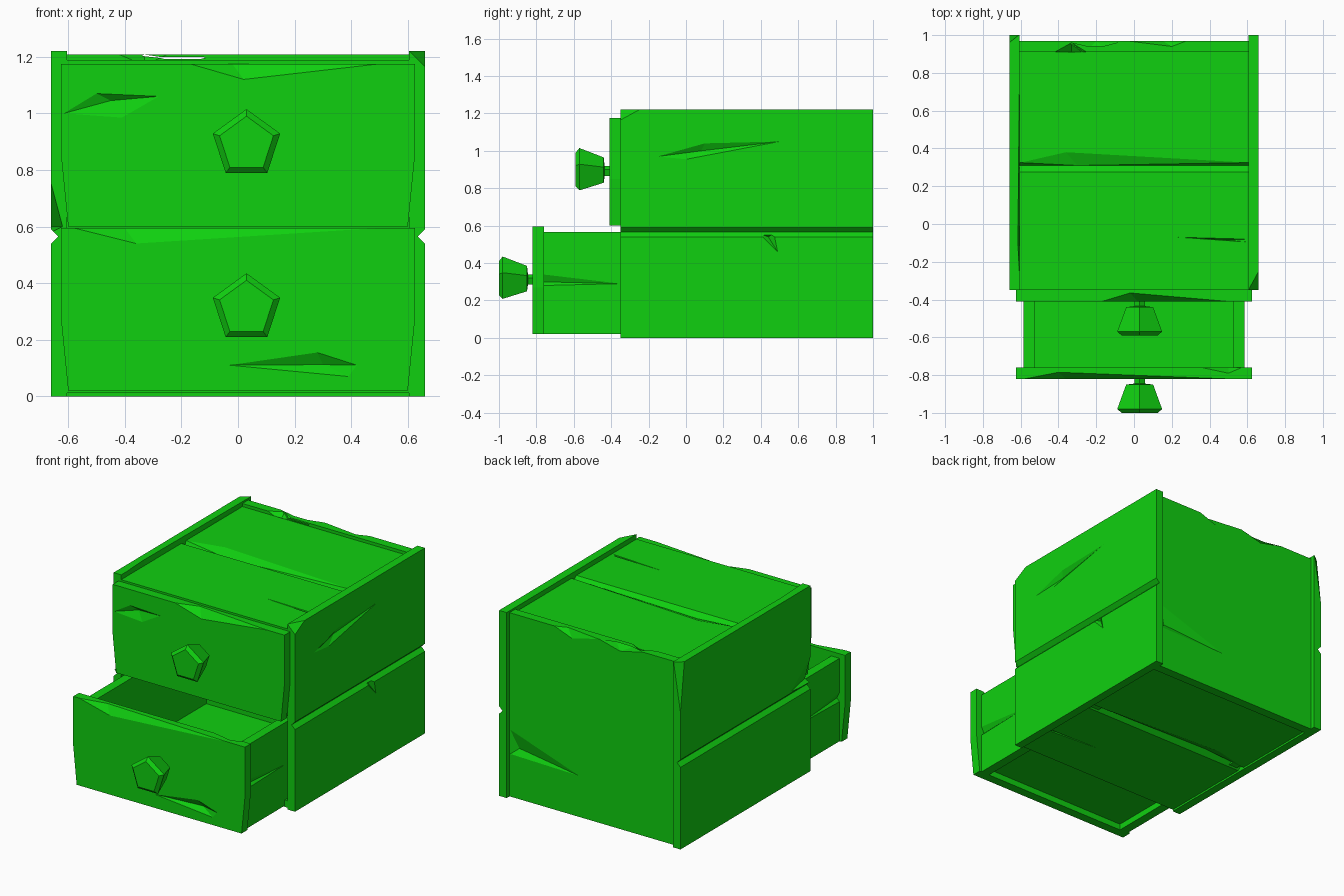
import bpy
import bmesh
import math
from mathutils import Vector

cube = bpy.data.objects.get("Cube")
if cube:
    bpy.data.objects.remove(cube, do_unlink=True)

GREEN = (0.005, 0.63, 0.005, 1)
green = bpy.data.materials.new("leaf green")
green.use_nodes = True
green.diffuse_color = GREEN
green.node_tree.nodes["Principled BSDF"].inputs["Base Color"].default_value = GREEN


def finish(name, bm):
    mesh = bpy.data.meshes.new(name)
    bmesh.ops.recalc_face_normals(bm, faces=bm.faces)
    bm.to_mesh(mesh)
    bm.free()
    mesh.materials.append(green)
    obj = bpy.data.objects.new(name, mesh)
    bpy.context.collection.objects.link(obj)
    return obj


def hull(name, points):
    """Convex solid around the points."""
    bm = bmesh.new()
    for p in points:
        bm.verts.new(p)
    bmesh.ops.convex_hull(bm, input=bm.verts)
    bmesh.ops.dissolve_limit(bm, angle_limit=0.01, verts=bm.verts, edges=bm.edges)
    return finish(name, bm)


def prism(name, axis, profile, lo, hi):
    """Extrude a convex profile along an axis from lo to hi."""
    points = []
    for end in (lo, hi):
        for p in profile:
            v = list(p)
            v.insert("xyz".index(axis), end)
            points.append(v)
    return hull(name, points)


def box(name, x, y, z):
    return hull(name, [(a, b, c) for a in x for b in y for c in z])


def mean(points):
    return sum((Vector(p) for p in points), Vector()) / len(points)


def carve(obj, rim, deep):
    """Remove a faceted chip between points on the surface and deeper points."""
    outside = 2 * mean(rim) - mean(deep)
    cutter = hull("cutter", list(rim) + list(deep) + [outside])
    cutter.hide_render = True
    mod = obj.modifiers.new("chip", "BOOLEAN")
    mod.operation = "DIFFERENCE"
    mod.solver = "EXACT"
    mod.object = cutter
    bpy.context.view_layer.objects.active = obj
    bpy.ops.object.modifier_apply(modifier=mod.name)
    bpy.data.objects.remove(cutter, do_unlink=True)


def knob(name, y, z):
    """Five-sided turned knob pointing forward."""
    rings = [(0.03, 0.02), (0.03, -0.025), (0.075, -0.03), (0.125, -0.16), (0.1, -0.18)]
    bm = bmesh.new()
    loops = []
    for r, depth in rings:
        angles = [math.radians(90 + 72 * i) for i in range(5)]
        loops.append([bm.verts.new((0.03 + r * math.cos(a), y + depth, z + r * math.sin(a)))
                      for a in angles])
    for a, b in zip(loops, loops[1:]):
        for i in range(5):
            j = (i + 1) % 5
            bm.faces.new((a[i], a[j], b[j], b[i]))
    bm.faces.new(loops[0])
    bm.faces.new(loops[-1])
    return finish(name, bm)


def drawer(name, y, z):
    """Open box with a tapered front board; y is the front face, z the bottom."""
    back, top = y + 0.06, z + 0.575
    outline = [(s * x, z + h) for s in (-1, 1)
               for x, h in ((0.6, 0), (0.625, 0.25), (0.625, 0.575))]
    bm_front = prism(name + "_front", "y", outline, y, back)
    end = y + 1.3
    for side, s in (("left", 1), ("right", -1)):
        wall = box(f"{name}_{side}_wall", (s * 0.525, s * 0.585), (back, end), (z, top - 0.03))
        carve(wall, [(s * 0.585, back - 0.01, z + 0.32), (s * 0.585, back + 0.41, z + 0.27),
                     (s * 0.585, back - 0.01, z + 0.26)],
              [(s * 0.565, back - 0.01, z + 0.28)])
    box(name + "_back_wall", (-0.525, 0.525), (end - 0.06, end), (z, top - 0.03))
    box(name + "_floor", (-0.525, 0.525), (back, end - 0.06), (z + 0.04, z + 0.08))
    knob(name + "_knob", y, z + 0.29)
    return bm_front, top


# Lower drawer, pulled open
front, top = drawer("lower_drawer", -0.82, 0.02)
carve(front, [(-0.58, -0.82, top), (0.5, -0.82, top)],
      [(-0.36, -0.82, 0.54), (-0.4, -0.785, top)])
carve(front, [(0.36, -0.76, top), (0.57, -0.76, top)],
      [(0.5, -0.79, top), (0.5, -0.76, top - 0.05)])
carve(front, [(-0.03, -0.82, 0.11), (0.28, -0.82, 0.155), (0.42, -0.82, 0.11), (0.39, -0.82, 0.07)],
      [(0.3, -0.793, 0.112)])

# Upper drawer, closed
front, top = drawer("upper_drawer", -0.41, 0.6)
carve(front, [(-0.17, -0.41, top), (0.5, -0.41, top)],
      [(0.02, -0.41, 1.12), (-0.02, -0.365, top)])
carve(front, [(-0.615, -0.41, 1.0), (-0.5, -0.41, 1.07), (-0.28, -0.41, 1.06), (-0.41, -0.41, 0.985)],
      [(-0.45, -0.388, 1.045)])

# Cabinet sides: two stacked planks each, with a bevelled joint
sides = {}
for side, s in (("left", 1), ("right", -1)):
    inner, outer, shy = s * 0.605, s * 0.66, s * 0.635
    sides[side, "lower"] = prism(f"{side}_lower_plank", "y",
                                 [(inner, 0), (outer, 0), (outer, 0.54), (shy, 0.565), (inner, 0.565)],
                                 -0.35, 1.0)
    sides[side, "upper"] = prism(f"{side}_upper_plank", "y",
                                 [(inner, 0.565), (shy, 0.565), (outer, 0.59), (outer, 1.22), (inner, 1.22)],
                                 -0.35, 1.0)

upper = sides["left", "upper"]
carve(upper, [(0.66, -0.15, 0.97), (0.66, 0.1, 1.04), (0.66, 0.5, 1.05), (0.66, 0.0, 0.955)],
      [(0.638, 0.08, 1.0)])
carve(upper, [(0.66, -0.35, 1.22)],
      [(0.605, -0.35, 1.22), (0.66, -0.25, 1.22), (0.66, -0.35, 1.165)])
carve(sides["left", "lower"], [(0.66, 0.39, 0.56), (0.66, 0.47, 0.56), (0.66, 0.49, 0.46)],
      [(0.635, 0.44, 0.54)])
upper = sides["right", "upper"]
carve(upper, [(-0.66, -0.35, 0.58), (-0.66, -0.35, 0.75)],
      [(-0.62, -0.35, 0.6), (-0.66, -0.15, 0.6)])
carve(upper, [(-0.605, 0.95, 1.22), (-0.605, -0.3, 1.22)],
      [(-0.615, -0.1, 1.22), (-0.605, -0.1, 1.16)])
carve(upper, [(-0.66, 1.0, 1.22)],
      [(-0.61, 1.0, 1.22), (-0.66, 0.96, 1.22), (-0.66, 1.0, 0.9)])

# Back board with a worn upper edge
back_board = box("back_board", (-0.605, 0.605), (0.91, 0.97), (0, 1.208))
carve(back_board, [(-0.04, 0.97, 1.208), (0.28, 0.97, 1.208)],
      [(0.2, 0.94, 1.208), (0.15, 0.97, 1.16)])
carve(back_board, [(-0.42, 0.91, 1.208), (-0.25, 0.91, 1.208)],
      [(-0.33, 0.96, 1.208), (-0.33, 0.91, 1.17)])
carve(back_board, [(-0.37, 0.97, 1.208), (-0.05, 0.97, 1.208)],
      [(-0.27, 0.9, 1.196), (-0.12, 0.9, 1.196), (-0.2, 0.97, 1.17)])
carve(back_board, [(0.6, 0.97, 0.44), (0.6, 0.97, 0.28), (0.1, 0.97, 0.27)],
      [(0.55, 0.945, 0.32)])

# Top and bottom: two planks each, meeting in a V groove on the outer face
for name, face, depth in (("top", 1.188, -1), ("bottom", 0.012, 1)):
    core, under = face + 0.03 * depth, face + 0.045 * depth
    plank = prism(name + "_front_plank", "x",
                  [(-0.35, face), (-0.35, under), (0.31, under), (0.31, core), (0.275, face)],
                  -0.605, 0.605)
    carve(plank, [(0.23, -0.07, face), (0.6, -0.08, face), (0.6, -0.095, face)],
          [(0.5, -0.085, face + 0.02 * depth)])
    rear = prism(name + "_rear_plank", "x",
                 [(0.91, face), (0.91, under), (0.31, under), (0.31, core), (0.325, face)],
                 -0.605, 0.605)
    carve(rear, [(-0.6, 0.325, face), (0.6, 0.325, face)],
          [(-0.36, 0.38, face), (0.2, 0.345, face), (-0.3, 0.31, core)])
